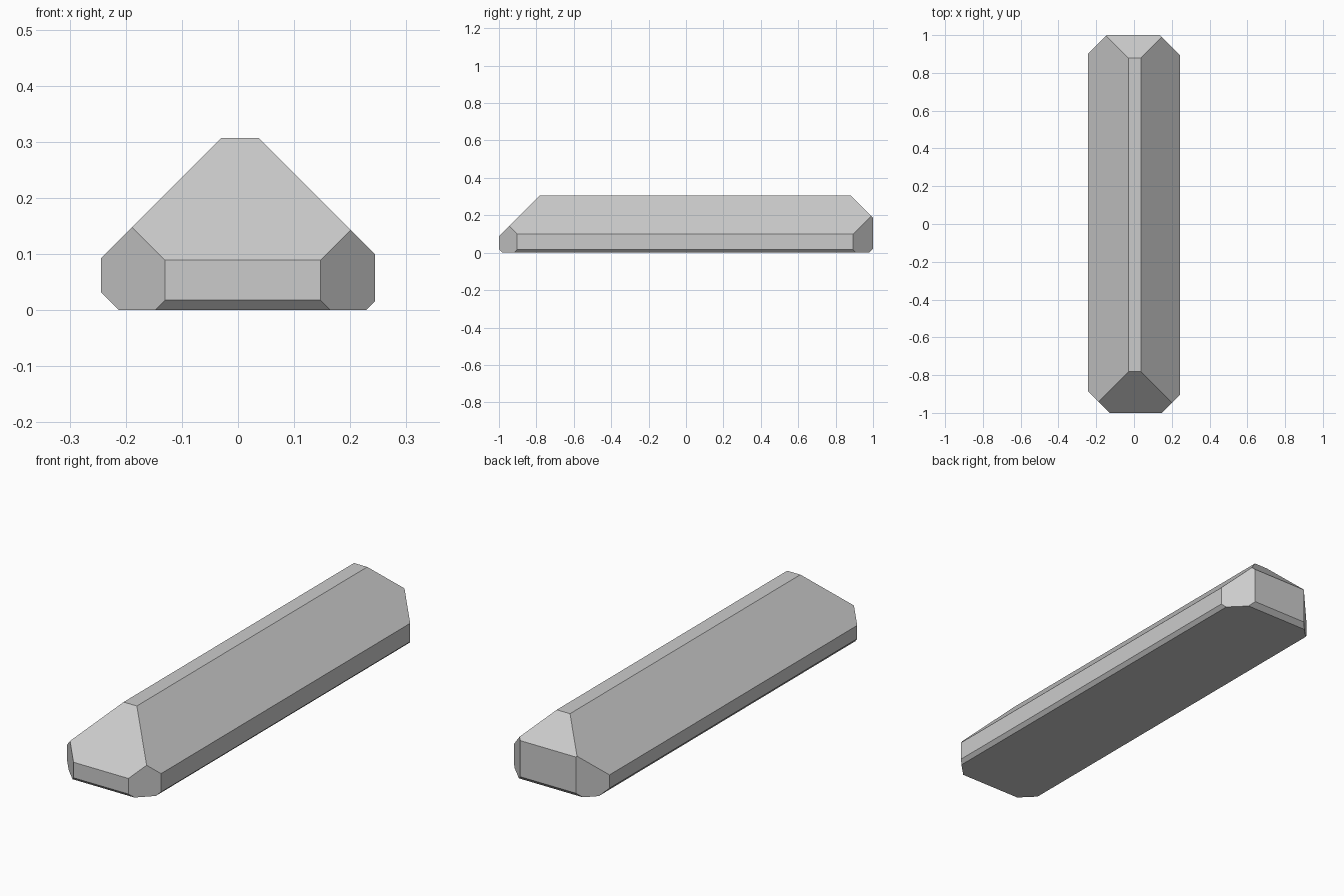
import bpy, bmesh
from mathutils import Vector

if "Cube" in bpy.data.objects:
    bpy.data.objects.remove(bpy.data.objects["Cube"])

# Bounding block of the bar
LO, HI = Vector((-0.244, -1.0, 0.0)), Vector((0.244, 1.0, 0.307))

# 45 degree chamfers: outward direction and offset along it (n . p = d)
CHAMFERS = [
    # long roof slopes and small lower edges
    ((-1, 0, 1), 0.337), ((1, 0, 1), 0.344),
    ((-1, 0, -1), 0.212), ((1, 0, -1), 0.228),
    # end slopes and small lower edges
    ((0, -1, 1), 1.089), ((0, 1, 1), 1.186),
    ((0, -1, -1), 0.982), ((0, 1, -1), 0.979),
    # upright corners
    ((-1, -1, 0), 1.130), ((1, -1, 0), 1.147),
    ((-1, 1, 0), 1.144), ((1, 1, 0), 1.137),
]


def slice_off(bm, normal, d):
    """Cut away everything beyond the plane and cap the opening."""
    n = Vector(normal)
    cut = bmesh.ops.bisect_plane(
        bm, geom=bm.verts[:] + bm.edges[:] + bm.faces[:], dist=1e-6,
        plane_co=n * d / n.length_squared, plane_no=n.normalized(),
        clear_outer=True)
    rim = [e for e in cut["geom_cut"] if isinstance(e, bmesh.types.BMEdge)]
    bmesh.ops.holes_fill(bm, edges=rim, sides=0)


# Chamfered bar
bm = bmesh.new()
bmesh.ops.create_cube(bm, size=1)
size, mid = HI - LO, (HI + LO) / 2
for v in bm.verts:
    v.co = Vector(c * s for c, s in zip(v.co, size)) + mid
for normal, d in CHAMFERS:
    slice_off(bm, normal, d)
bmesh.ops.recalc_face_normals(bm, faces=bm.faces[:])

mesh = bpy.data.meshes.new("chamfered_bar")
bm.to_mesh(mesh)
bm.free()
bpy.context.collection.objects.link(bpy.data.objects.new("chamfered_bar", mesh))
